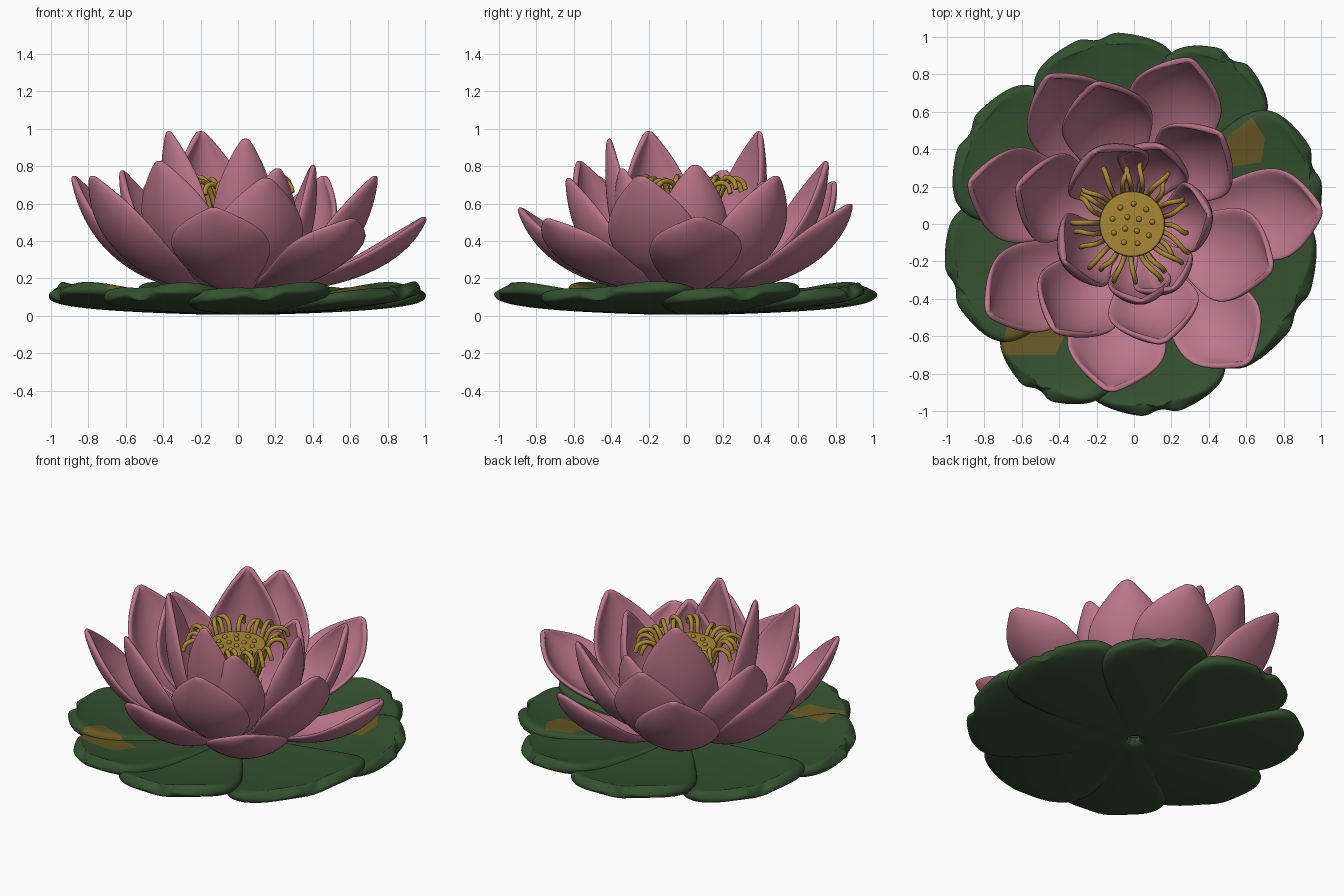
import bpy, bmesh, math, random
from mathutils import Vector, Matrix

random.seed(4)
cube = bpy.data.objects.get("Cube")
if cube:
    bpy.data.objects.remove(cube, do_unlink=True)


def material(name, rgb):
    m = bpy.data.materials.new(name)
    m.use_nodes = True
    m.diffuse_color = (*rgb, 1)
    bsdf = next(n for n in m.node_tree.nodes if n.type == 'BSDF_PRINCIPLED')
    bsdf.inputs["Base Color"].default_value = (*rgb, 1)
    bsdf.inputs["Roughness"].default_value = 0.6
    return m


PINK = material("petal pink", (0.50, 0.18, 0.26))
GREEN = material("leaf green", (0.035, 0.08, 0.03))
GOLD = material("golden yellow", (0.40, 0.25, 0.035))
BROWN = material("withered brown", (0.14, 0.10, 0.018))


def add_object(name, data, *mats):
    ob = bpy.data.objects.new(name, data)
    bpy.context.scene.collection.objects.link(ob)
    for m in mats:
        data.materials.append(m)
    return ob


def sheet(name, rows, thickness, *mats):
    """Thick smooth sheet through rows of points."""
    n = len(rows[0])
    verts = [p for row in rows for p in row]
    faces = [(i * n + j, i * n + j + 1, (i + 1) * n + j + 1, (i + 1) * n + j)
             for i in range(len(rows) - 1) for j in range(n - 1)]
    me = bpy.data.meshes.new(name)
    me.from_pydata(verts, [], faces)
    me.polygons.foreach_set("use_smooth", [True] * len(faces))
    ob = add_object(name, me, *mats)
    solid = ob.modifiers.new("thickness", 'SOLIDIFY')
    solid.thickness = thickness
    solid.offset = 0
    sub = ob.modifiers.new("smooth", 'SUBSURF')
    sub.levels = sub.render_levels = 2
    return ob


# Petals: a curved midline swept with an arched cross-section
OUTLINE = [(0, .25), (.14, .48), (.3, .76), (.46, .96), (.62, 1.02),
           (.76, .90), (.87, .64), (.95, .32), (1, .05)]


def petal(name, tip, half_width, bulge, low, arch):
    tip = Vector(tip)
    out = Vector((tip.x, tip.y, 0))
    reach = out.length
    out.normalize()
    side = Vector((-out.y, out.x, 0))
    up = Vector((0, 0, 1))
    p0 = out * 0.12 + up * 0.13
    p1 = out * reach * bulge + up * low
    rows = []
    for t, w in OUTLINE:
        mid = p0 * (1 - t) ** 2 + p1 * 2 * t * (1 - t) + tip * t * t
        tangent = ((p1 - p0) * (1 - t) + (tip - p1) * t).normalized()
        inward = side.cross(tangent)
        if inward.dot(up - out) < 0:
            inward = -inward
        radius = half_width * w / math.sin(arch)
        rows.append([mid + side * radius * math.sin(arch * v / 3)
                     + inward * radius * (1 - math.cos(arch * v / 3))
                     for v in range(-3, 4)])
    return sheet(name, rows, 0.032, PINK)


# Each layer: bulge, low point, arch, then (tip, half width) of its petals
LAYERS = {
    "outer_petal": (0.86, 0.155, 0.75, [
        ((1.0, .07, .53), .25), ((.735, -.24, .75), .26), ((.61, -.74, .52), .25),
        ((-.13, -.89, .58), .27), ((-.78, -.48, .75), .25), ((-.88, .22, .75), .26),
        ((-.46, .79, .72), .26), ((.3, .88, .6), .26)]),
    "middle_petal": (0.96, 0.19, 0.9, [
        ((.46, .48, .75), .25), ((-.2, .75, .83), .25), ((-.62, .2, .78), .25),
        ((-.42, -.57, .83), .25), ((.15, -.63, .74), .25)]),
    "inner_petal": (1.15, 0.27, 1.0, [
        ((-.2, .39, .99), .24), ((-.37, -.2, .99), .22), ((.04, -.41, .95), .17),
        ((.4, .05, .81), .19), ((.14, .41, .72), .20), ((.21, -.34, .79), .18)]),
}
for label, (bulge, low, arch, petals) in LAYERS.items():
    for k, (tip, width) in enumerate(petals):
        petal(f"{label}_{k + 1}", tip, width, bulge, low, arch)


# Dry patches on the leaves, as convex outlines seen from above
PATCHES = [[(.47, .30), (.68, .33), (.70, .46), (.63, .57), (.50, .47)],
           [(-.72, -.70), (-.42, -.70), (-.35, -.55), (-.66, -.48)]]


def patch_sides(corners):
    for (ax, ay), (bx, by) in zip(corners, corners[1:] + corners[:1]):
        yield Vector((ax, ay, 0)), Vector((ay - by, bx - ax, 0))


def colour_patches(me):
    bm = bmesh.new()
    bm.from_mesh(me)
    for corners in PATCHES:
        for point, inward in patch_sides(corners):
            bmesh.ops.bisect_plane(bm, geom=bm.verts[:] + bm.edges[:] + bm.faces[:],
                                   plane_co=point, plane_no=inward)
    bm.normal_update()
    for f in bm.faces:
        c = f.calc_center_median()
        dry = any(all((c - p).dot(n) > 0 for p, n in patch_sides(corners))
                  for corners in PATCHES)
        f.material_index = int(dry and f.normal.z > 0.2)
    bm.to_mesh(me)
    bm.free()


# Floating leaves: cupped rounded wedges, each with one side over its neighbour
def leaf(name, degrees, length, spread):
    turn = Matrix.Rotation(math.radians(degrees), 4, 'Z')
    rows = []
    for k in range(13):
        s = 0.03 + 0.967 * math.sin(k / 12 * math.pi / 2)
        w = spread * s ** 0.85 * math.sqrt(1 - s ** 7)
        row = []
        for v in range(-4, 5):
            y = w * v / 4
            z = 0.04 + 0.055 * s ** 3 + 0.08 * s * max(0, y + 0.3)
            z += 0.03 * s * (v / 4) ** 2
            row.append(turn @ Vector((s * length, y, z)))
        rows.append(row)
    ob = sheet(name, rows, 0.075, GREEN, BROWN)
    # Freeze the smooth shape so that the patches can be cut into it
    graph = bpy.context.evaluated_depsgraph_get()
    ob.data = bpy.data.meshes.new_from_object(ob.evaluated_get(graph))
    ob.modifiers.clear()
    colour_patches(ob.data)


for k, (angle, length, spread) in enumerate([
        (101, 1.0, .54), (59, 1.02, .44), (18, 1.0, .52), (-28, .98, .62),
        (-82, 1.0, .53), (-120, 1.02, .46), (-161, 1.01, .53), (151, 1.0, .54)]):
    leaf(f"lily_leaf_{k + 1}", angle, length, spread)


# Seed pod: inverted cone with a softened rim
bm = bmesh.new()
bmesh.ops.create_cone(bm, cap_ends=True, segments=40, radius1=0.08, radius2=0.178,
                      depth=0.5, matrix=Matrix.Translation((-.01, 0, .43)))
for f in bm.faces:
    f.smooth = len(f.verts) == 4
me = bpy.data.meshes.new("seed_pod")
bm.to_mesh(me)
bm.free()
pod = add_object("seed_pod", me, GOLD)
rim = pod.modifiers.new("rim", 'BEVEL')
rim.width = 0.012
rim.segments = 3

# Seeds: an outer and an inner ring on the pod
bm = bmesh.new()
for count, radius, start in ((9, 0.108, 0.1), (4, 0.045, 0.6)):
    for k in range(count):
        a = start + math.tau * k / count
        spot = Vector((radius * math.cos(a) - .01, radius * math.sin(a), .683))
        bmesh.ops.create_uvsphere(bm, u_segments=12, v_segments=8, radius=0.015,
                                  matrix=Matrix.Translation(spot))
for f in bm.faces:
    f.smooth = True
me = bpy.data.meshes.new("seeds")
bm.to_mesh(me)
bm.free()
add_object("seeds", me, GOLD)

# Stamens: thin tubes that rise beside the pod and curl outward
curve = bpy.data.curves.new("stamens", 'CURVE')
curve.dimensions = '3D'
curve.bevel_depth = 0.014
curve.bevel_resolution = 2
curve.resolution_u = 5
curve.use_fill_caps = True
COUNT = 24
for k in range(COUNT):
    a = math.tau * (k + random.uniform(-.15, .15)) / COUNT
    reach = random.uniform(0.29, 0.34)
    lift = random.uniform(-.02, .02)
    bend = random.uniform(-.2, .2)
    path = [(.13, .48, 0), (.19, .66, 0), (.235, .72 + lift, bend / 3),
            (reach - .02, .71 + lift, bend), (reach, .665 + lift, bend)]
    spline = curve.splines.new('BEZIER')
    spline.bezier_points.add(len(path) - 1)
    for point, (r, z, twist) in zip(spline.bezier_points, path):
        point.co = (r * math.cos(a + twist) - .01, r * math.sin(a + twist), z)
        point.handle_left_type = point.handle_right_type = 'AUTO'
add_object("stamens", curve, GOLD)
